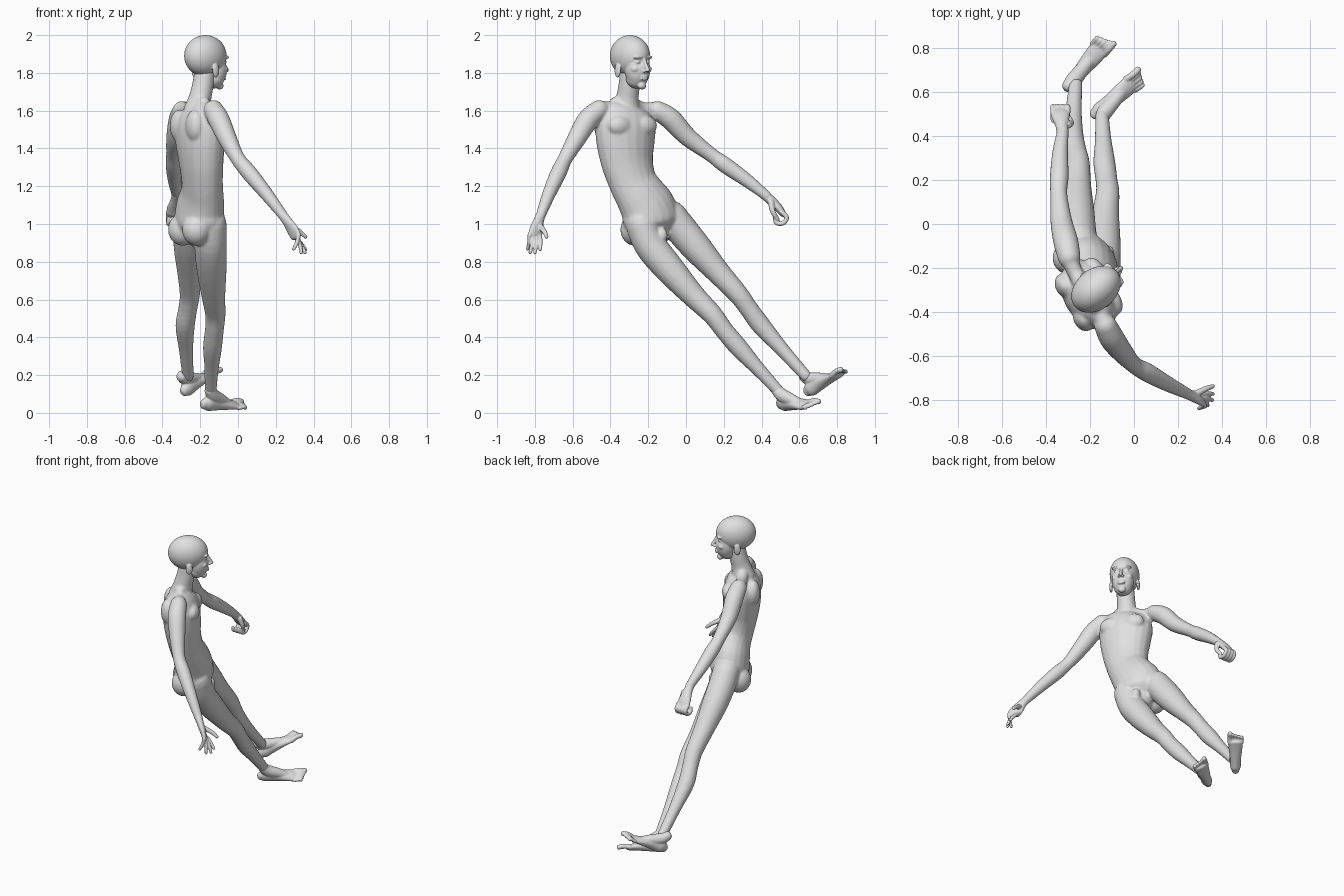
import bpy, bmesh, math
from mathutils import Vector, Matrix

cube = bpy.data.objects.get("Cube")
if cube:
    bpy.data.objects.remove(cube, do_unlink=True)

skin = bpy.data.materials.new("plain_grey")
skin.use_nodes = True
skin.diffuse_color = (0.75, 0.75, 0.75, 1)
skin.node_tree.nodes["Principled BSDF"].inputs["Base Color"].default_value = skin.diffuse_color

SIDES, STEPS = 20, 4


def catmull(a, b, c, d, t):
    return 0.5 * (2 * b + (c - a) * t + (2 * a - 5 * b + 4 * c - d) * t * t
                  + (3 * b - a - 3 * c + d) * t ** 3)


def loft(bm, points, facing, place=None):
    """Closed tube through (x, y, z, half width[, half depth]); depth runs along facing."""
    place = place or Matrix.Identity(4)
    facing = Vector(facing)
    rows = [(place @ Vector(p[:3]), Vector((p[3], p[-1]))) for p in points]
    pos, rad = [r[0] for r in rows], [r[1] for r in rows]
    last = len(rows) - 1
    path = []
    for i in range(last):
        ids = (max(i - 1, 0), i, i + 1, min(i + 2, last))
        for s in range(STEPS):
            path.append([catmull(*[src[k] for k in ids], s / STEPS) for src in (pos, rad)])
    path.append([pos[-1], rad[-1]])
    # Rounded ends
    for end, inner in ((0, 1), (-1, -2)):
        out = (path[end][0] - path[inner][0]).normalized()
        p, r = path[end]
        caps = [[p + out * min(r) * h, r * math.sqrt(1 - h * h)] for h in (0.4, 0.7, 0.92)]
        path = caps[::-1] + path if end == 0 else path + caps
    rings = []
    for i, (p, r) in enumerate(path):
        t = (path[min(i + 1, len(path) - 1)][0] - path[max(i - 1, 0)][0]).normalized()
        deep = (facing - t * facing.dot(t)).normalized()
        wide = t.cross(deep)
        ring = []
        for k in range(SIDES):
            a = math.tau * k / SIDES
            ring.append(bm.verts.new(p + wide * r.x * math.cos(a) + deep * r.y * math.sin(a)))
        rings.append(ring)
    for lo, hi in zip(rings, rings[1:]):
        for k in range(SIDES):
            n = (k + 1) % SIDES
            bm.faces.new((lo[k], lo[n], hi[n], hi[k]))
    bm.faces.new(rings[0])
    bm.faces.new(rings[-1])


def ball(bm, centre, radii, place=None):
    m = (place or Matrix.Identity(4)) @ Matrix.Translation(centre) @ Matrix.Diagonal((*radii, 1))
    bmesh.ops.create_icosphere(bm, subdivisions=4, radius=1, matrix=m)


def frame(origin, degrees):
    """Local axes: x forward, y to the figure's left, z up."""
    return Matrix.Translation(origin) @ Matrix.Rotation(math.radians(degrees), 4, "Z")


def finish(name, bm, voxel, rounds):
    """Fuse the overlapping volumes into one smooth skin."""
    bmesh.ops.recalc_face_normals(bm, faces=bm.faces)
    mesh = bpy.data.meshes.new(name)
    bm.to_mesh(mesh)
    bm.free()
    mesh.materials.append(skin)
    obj = bpy.data.objects.new(name, mesh)
    bpy.context.collection.objects.link(obj)
    fuse = obj.modifiers.new("fuse", "REMESH")
    fuse.mode = "VOXEL"
    fuse.voxel_size = voxel
    fuse.use_smooth_shade = True
    soften = obj.modifiers.new("soften", "SMOOTH")
    soften.factor = 0.5
    soften.iterations = rounds


FRONT = (0.87, 0.49, 0)

# Trunk
body = bmesh.new()
loft(body, [(-.2, -.17, .95, .08, .08), (-.205, -.18, 1.0, .15, .12), (-.2, -.2, 1.08, .155, .12),
            (-.19, -.24, 1.15, .14, .11), (-.19, -.28, 1.22, .133, .103),
            (-.195, -.31, 1.32, .145, .108), (-.2, -.32, 1.42, .163, .117),
            (-.205, -.32, 1.52, .172, .115), (-.21, -.315, 1.59, .15, .09),
            (-.215, -.31, 1.625, .11, .05)], FRONT)
chest = frame((-.205, -.32, 1.5), 29)
pelvis = frame((-.205, -.18, .97), 32)
for side in (-1, 1):
    ball(body, (.075, side * .075, .02), (.045, .07, .055), chest)
    ball(body, (-.075, side * .085, .02), (.045, .06, .085), chest)
    ball(body, (-.06, side * .07, 0), (.078, .075, .085), pelvis)
ball(body, (.1, 0, -.03), (.03, .03, .04), pelvis)

# Shoulder girdle and neck
loft(body, [(-.125, -.465, 1.61, .045), (-.17, -.39, 1.615, .035), (-.215, -.31, 1.635, .042),
            (-.265, -.225, 1.61, .035), (-.3, -.145, 1.605, .045)], FRONT)
loft(body, [(-.215, -.315, 1.6, .075), (-.2, -.31, 1.67, .06), (-.185, -.3, 1.74, .057),
            (-.175, -.295, 1.81, .055)], FRONT)

# Arms
loft(body, [(-.13, -.46, 1.605, .052), (-.1, -.52, 1.55, .057), (-.055, -.58, 1.45, .05),
            (0, -.64, 1.345, .039), (.06, -.675, 1.27, .043), (.15, -.725, 1.16, .036),
            (.25, -.775, 1.03, .025)], FRONT)
loft(body, [(-.295, -.15, 1.6, .052), (-.31, -.08, 1.555, .057), (-.33, .01, 1.46, .05),
            (-.342, .135, 1.365, .039), (-.34, .21, 1.31, .043), (-.335, .33, 1.225, .036),
            (-.322, .43, 1.145, .026)], FRONT)

# Legs
loft(body, [(-.145, -.235, 1.0, .085), (-.145, -.19, .89, .085), (-.14, -.09, .765, .08),
            (-.13, .04, .62, .063), (-.12, .14, .52, .054), (-.125, .2, .44, .05),
            (-.135, .28, .345, .05), (-.14, .38, .235, .038), (-.145, .49, .115, .031)], FRONT)
loft(body, [(-.25, -.08, 1.04, .085), (-.258, -.02, .965, .085), (-.26, .06, .87, .08),
            (-.258, .17, .745, .064), (-.255, .275, .63, .054), (-.265, .33, .555, .05),
            (-.28, .4, .46, .051), (-.275, .51, .335, .038), (-.265, .635, .195, .031)], FRONT)
finish("body", body, 0.008, 5)

# Head, modelled facing +x and then turned
head = bmesh.new()
ball(head, (-.01, 0, .03), (.125, .092, .11))
ball(head, (.052, 0, -.04), (.065, .069, .1))
ball(head, (.045, 0, -.085), (.058, .058, .058))
ball(head, (.088, 0, -.128), (.02, .024, .02))
for side in (-1, 1):
    ball(head, (.098, side * .032, .022), (.018, .03, .01))
    ball(head, (.08, side * .045, -.04), (.025, .02, .02))
for v in head.verts:
    for side in (-1, 1):
        gap = (v.co - Vector((.11, side * .032, -.002))).length / .02
        v.co.x -= .016 * math.exp(-gap * gap)
for side in (-1, 1):
    ball(head, (.092, side * .032, -.002), (.013, .016, .011))
    ball(head, (-.01, side * .086, -.048), (.022, .01, .037))
    ball(head, (.122, side * .011, -.05), (.011, .009, .008))
loft(head, [(.108, 0, .012, .009), (.122, 0, -.018, .009), (.138, 0, -.045, .011)], (1, 0, 0))
for z in (-.08, -.093):
    ball(head, (.11, 0, z), (.011, .024, .007))
head.transform(frame((-.165, -.29, 1.86), 40))
finish("head", head, 0.004, 3)

# Open right hand
hand = bmesh.new()
normal = (.83, .55, 0)
across = Vector((.55, -.83, 0))
loft(hand, [(.235, -.768, 1.05, .026, .024), (.26, -.78, 1.015, .03, .022),
            (.285, -.79, .975, .041, .019), (.306, -.802, .938, .042, .015)], normal)
tips = [(.358, -.772, .865), (.355, -.8, .848), (.335, -.825, .848), (.295, -.838, .868)]
for i, tip in enumerate(tips):
    root = Vector((.304, -.801, .942)) + across * (i - 1.5) * .021
    middle = root.lerp(Vector(tip), .5) + Vector(normal) * .006
    loft(hand, [(*root, .012), (*middle, .011), (*tip, .009)], normal)
loft(hand, [(.275, -.775, .99, .016), (.325, -.75, .96, .013), (.358, -.738, .932, .01)], normal)
finish("right_hand", hand, 0.004, 2)

# Closed left hand
fist = bmesh.new()
loft(fist, [(-.325, .415, 1.155, .026), (-.328, .45, 1.125, .03, .025),
            (-.334, .49, 1.085, .042, .022), (-.336, .512, 1.055, .042, .017)], (0, .7, .7))
for i in range(4):
    x = -.368 + .022 * i
    loft(fist, [(x, .505, 1.065, .013), (x, .533, 1.035, .013), (x, .515, 1.005, .012),
                (x, .48, 1.005, .012), (x, .47, 1.03, .01)], (1, 0, 0))
loft(fist, [(-.3, .45, 1.115, .017), (-.287, .46, 1.065, .014), (-.297, .485, 1.025, .011)],
     (1, 0, 0))
finish("left_hand", fist, 0.004, 2)


# Feet
def foot(name, heel, front, up, big_side):
    heel, up = Vector(heel), Vector(up)
    ahead = (Vector(front) - heel).normalized()
    up = (up - ahead * up.dot(ahead)).normalized()
    axes = Matrix((ahead, up.cross(ahead), up)).transposed()
    place = Matrix.Translation(heel) @ axes.to_4x4()
    bm = bmesh.new()
    loft(bm, [(-.015, 0, -.003, .024, .03), (.01, 0, 0, .033, .042), (.06, 0, 0, .034, .04),
              (.14, 0, -.008, .042, .027), (.2, 0, -.016, .046, .017)], up, place)
    loft(bm, [(.0, 0, .075, .031), (.03, 0, .045, .036), (.09, 0, .018, .032),
              (.15, 0, -.004, .026, .02)], ahead + up, place)
    for i in range(5):
        y = big_side * (.034 - .0185 * i)
        reach = .262 - .007 * i
        r = .015 if i == 0 else .0105
        loft(bm, [(.195, y, -.014, r), (.23, y, -.008, r), (reach, y, -.014, r)], up, place)
    finish(name, bm, 0.004, 2)


foot("right_foot", (-.165, .51, .05), (0, .64, .056), (.25, -.3, .8), 1)
foot("left_foot", (-.275, .655, .125), (-.145, .81, .225), (-.3, -.39, .86), -1)
